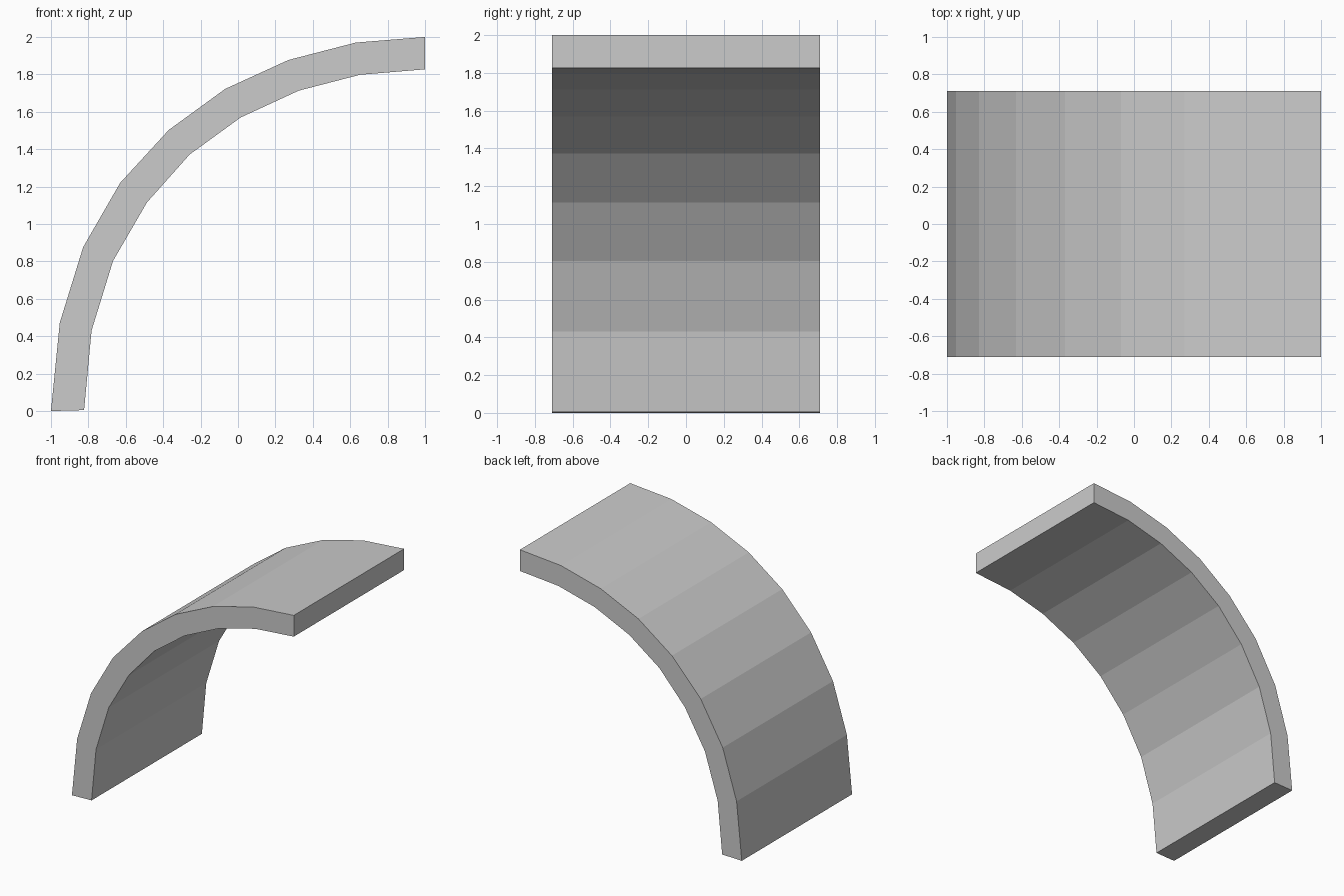
import bpy, bmesh

if "Cube" in bpy.data.objects:
    bpy.data.objects.remove(bpy.data.objects["Cube"])

HALF_DEPTH = 0.71

# Side profile of the curved panel, foot to tip
outer = [(-1, 0), (-0.953, 0.472), (-0.828, 0.876), (-0.63, 1.22), (-0.37, 1.503),
         (-0.069, 1.722), (0.27, 1.877), (0.63, 1.97), (1, 2)]
inner = [(-0.823, 0.005), (-0.783, 0.43), (-0.668, 0.803), (-0.487, 1.115), (-0.258, 1.372),
         (0.015, 1.57), (0.325, 1.713), (0.653, 1.798), (1, 1.827)]

bm = bmesh.new()
verts = [bm.verts.new((x, -HALF_DEPTH, z)) for x, z in outer + inner[::-1]]
face = bm.faces.new(verts)

# Extrude the profile from front to back
ret = bmesh.ops.extrude_face_region(bm, geom=[face])
moved = [g for g in ret["geom"] if isinstance(g, bmesh.types.BMVert)]
bmesh.ops.translate(bm, vec=(0, 2 * HALF_DEPTH, 0), verts=moved)
# The extrusion can drop the starting face, so close the front if needed
boundary = [e for e in bm.edges if e.is_boundary]
if boundary:
    bmesh.ops.holes_fill(bm, edges=boundary, sides=0)
bmesh.ops.recalc_face_normals(bm, faces=bm.faces[:])

mesh = bpy.data.meshes.new("curved_panel")
bm.to_mesh(mesh)
bm.free()
bpy.context.collection.objects.link(bpy.data.objects.new("curved_panel", mesh))
